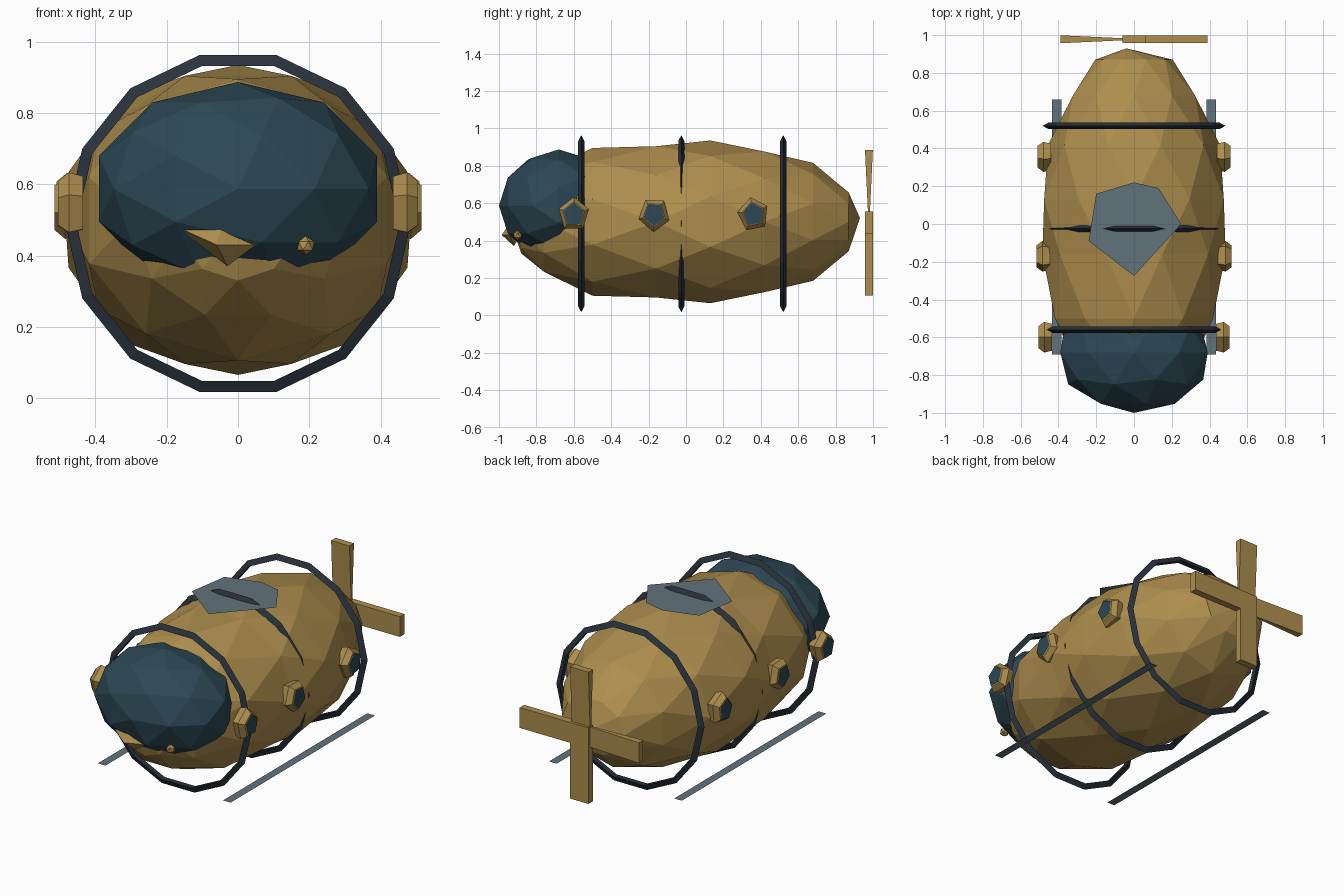
import bpy, bmesh, math
from math import cos, sin, pi, tau

if "Cube" in bpy.data.objects:
    bpy.data.objects.remove(bpy.data.objects["Cube"])


def material(name, rgb):
    m = bpy.data.materials.new(name)
    m.diffuse_color = (*rgb, 1)
    m.use_nodes = True
    m.node_tree.nodes["Principled BSDF"].inputs["Base Color"].default_value = m.diffuse_color
    return m


BRASS = material("brass", (0.42, 0.27, 0.075))
GLASS = material("dark_glass", (0.025, 0.065, 0.09))
IRON = material("dark_iron", (0.022, 0.032, 0.046))
STEEL = material("steel", (0.12, 0.17, 0.20))


def mesh(name, verts, faces, mat):
    me = bpy.data.meshes.new(name)
    me.from_pydata(verts, [], faces)
    bm = bmesh.new()
    bm.from_mesh(me)
    bmesh.ops.recalc_face_normals(bm, faces=bm.faces)
    bm.to_mesh(me)
    bm.free()
    ob = bpy.data.objects.new(name, me)
    bpy.context.collection.objects.link(ob)
    me.materials.append(mat)
    return ob


def finish(name, mat):
    ob = bpy.context.object
    ob.name = name
    ob.data.materials.append(mat)
    return ob


# Hull: staggered rings of ten points joined with triangles (y, x radius, z radius)
N = 10
rings = [(-0.88, 0.17, 0.17), (-0.76, 0.30, 0.28), (-0.50, 0.44, 0.395),
         (-0.16, 0.485, 0.425), (0.13, 0.50, 0.435), (0.42, 0.455, 0.395),
         (0.68, 0.34, 0.315), (0.87, 0.205, 0.165)]
verts, faces = [], []
for i, (y, rx, rz) in enumerate(rings):
    for k in range(N):
        a = tau * (k + 0.5 * (i % 2)) / N
        verts.append((rx * sin(a), y, 0.5 + rz * cos(a)))
for i in range(len(rings) - 1):
    for k in range(N):
        a, b = i * N + k, i * N + (k + 1) % N
        c, d = a + N, b + N
        faces += [(a, b, c), (b, d, c)] if i % 2 == 0 else [(a, b, d), (a, d, c)]
verts += [(0, -0.94, 0.5), (-0.04, 0.93, 0.52)]
last = (len(rings) - 1) * N
for k in range(N):
    faces.append((k, (k + 1) % N, len(verts) - 2))
    faces.append((last + k, last + (k + 1) % N, len(verts) - 1))
mesh("hull", verts, faces, BRASS)

# Glass nose dome
bpy.ops.mesh.primitive_ico_sphere_add(subdivisions=2, radius=1, location=(0, -0.68, 0.587),
                                      rotation=(pi / 2, 0, 0))
dome = finish("nose_dome", GLASS)
dome.scale = (0.41, 0.30, 0.32)

# Hull bands
for name, y in (("front_band", -0.56), ("middle_band", -0.025), ("rear_band", 0.52)):
    bpy.ops.mesh.primitive_torus_add(major_segments=14, minor_segments=3, major_radius=0.464,
                                     minor_radius=0.021, location=(0, y, 0.49),
                                     rotation=(pi / 2, 0, 0))
    finish(name, IRON).scale = (1, 1, 0.9)


# Portholes on both sides: tapered brass frame with a small pane
def porthole(side, y, x, turn):
    tag = "right" if side > 0 else "left"

    def loop(r, dx, n):
        return [(side * (x + dx), y + r * cos(turn + tau * k / n),
                 0.54 + 1.1 * r * sin(turn + tau * k / n)) for k in range(n)]
    n = 5
    v = loop(0.075, -0.07, n) + loop(0.085, -0.03, n) + loop(0.062, 0, n)
    f = [tuple(range(n)), tuple(range(2 * n, 3 * n))]
    for i in range(2):
        for k in range(n):
            a, b = i * n + k, i * n + (k + 1) % n
            f.append((a, b, b + n, a + n))
    mesh(tag + "_porthole_frame", v, f, BRASS)
    mesh(tag + "_porthole_pane", loop(0.058, 0.006, n), [tuple(range(n))], GLASS)


for side in (-1, 1):
    for y, x, turn in ((-0.60, 0.505, 0.3), (-0.17, 0.515, 0.9), (0.36, 0.51, 0.5)):
        porthole(side, y, x, turn)

# Flat landing skids
for side, tag in ((-1, "left"), (1, "right")):
    x0, x1 = side * 0.385, side * 0.435
    mesh(tag + "_skid", [(x0, -0.69, 0.095), (x1, -0.69, 0.095), (x1, 0.66, 0.095),
                         (x0, 0.66, 0.095)], [(0, 1, 2, 3)], STEEL)

# Top hatch plate
outline = [(0, 0.22), (0.13, 0.19), (0.25, 0), (0, -0.275), (-0.24, -0.09), (-0.2, 0.16)]
mesh("hatch_plate", [(x, y, 0.937) for x, y in outline], [tuple(range(6))], STEEL)


# Four propeller blades; two thin out toward the hub
def blade(name, angle, root):
    v = []
    for r, t in ((0.05, root), (0.39, 0.021)):
        for w, s in ((-0.06, -1), (0.06, -1), (0.06, 1), (-0.06, 1)):
            v.append((r * cos(angle) - w * sin(angle), 0.978 + s * t,
                      0.495 + r * sin(angle) + w * cos(angle)))
    mesh(name, v, [(0, 1, 2, 3), (4, 5, 6, 7), (0, 1, 5, 4), (1, 2, 6, 5),
                   (2, 3, 7, 6), (3, 0, 4, 7)], BRASS)


for k, (tag, root) in enumerate((("right", 0.021), ("top", 0.005),
                                 ("left", 0.005), ("bottom", 0.021))):
    blade(tag + "_propeller_blade", k * pi / 2, root)
bpy.ops.mesh.primitive_cube_add(size=1, location=(0, 0.978, 0.495))
finish("propeller_hub", BRASS).scale = (0.12, 0.042, 0.12)

# Faceted nose lamps
mesh("large_nose_lamp", [(-0.17, -0.93, 0.48), (-0.04, -0.93, 0.51), (0.05, -0.94, 0.43),
                         (-0.03, -0.92, 0.37), (-0.06, -0.985, 0.43), (-0.05, -0.87, 0.45)],
     [(0, 1, 4), (1, 2, 4), (2, 3, 4), (3, 0, 4), (1, 0, 5), (2, 1, 5), (3, 2, 5), (0, 3, 5)],
     BRASS)
bpy.ops.mesh.primitive_ico_sphere_add(subdivisions=1, radius=0.027, location=(0.19, -0.90, 0.428))
finish("small_nose_lamp", BRASS)
